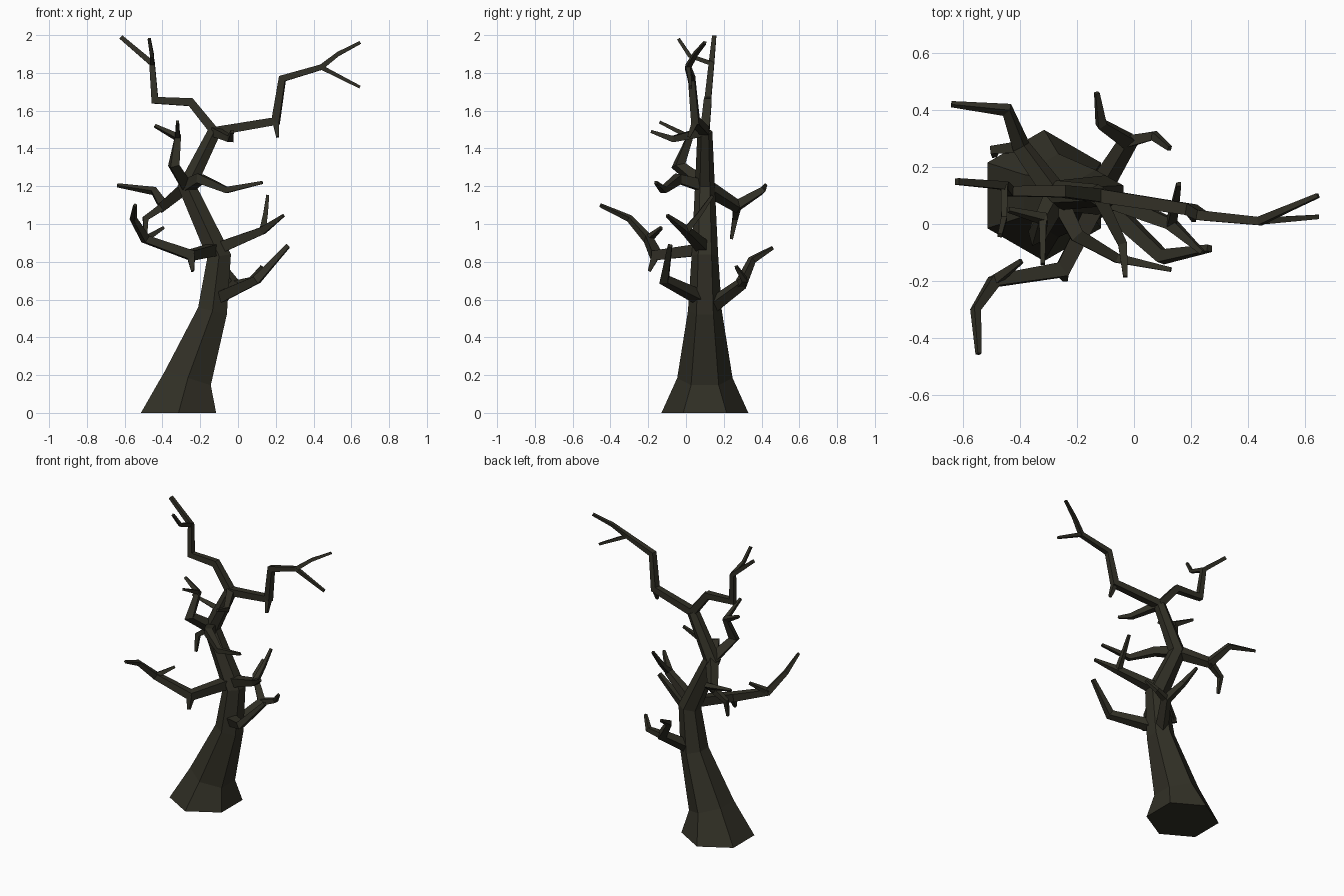
import bpy, bmesh, math
from mathutils import Vector

if "Cube" in bpy.data.objects:
    bpy.data.objects.remove(bpy.data.objects["Cube"])

bark = bpy.data.materials.new("dark bark")
bark.diffuse_color = (0.031, 0.029, 0.019, 1)
bark.use_nodes = True
bark.node_tree.nodes["Principled BSDF"].inputs["Base Color"].default_value = bark.diffuse_color


def limb(name, P, R, sides):
    """Faceted tube along path P with radii R and mitred corners."""
    bm = bmesh.new()
    rings, n = [], len(P)
    d = [(b - a).normalized() for a, b in zip(P, P[1:])]
    u = Vector((0, 0, 1)) if abs(d[0].y) > 0.75 else Vector((0, 1, 0))
    turn = math.pi / 4 if sides == 4 else 0
    for i in range(n):
        d1, d2 = d[max(i - 1, 0)], d[min(i, n - 2)]
        t = (d1 + d2).normalized()
        if P[i].z == 0:
            t = Vector((0, 0, 1))            # flat foot on the ground
        bend = (d2 - d1).normalized()
        k = min(1 / max(t.dot(d2), 0.3), 1.4) - 1
        u = (u - t * u.dot(t)).normalized()
        v = t.cross(u)
        ring = []
        for s in range(sides):
            a = math.tau * s / sides + turn
            off = (u * math.cos(a) + v * math.sin(a)) * R[i]
            ring.append(bm.verts.new(P[i] + off + bend * off.dot(bend) * k))
        rings.append(ring)
    for r0, r1 in zip(rings, rings[1:]):
        for s in range(sides):
            q = (s + 1) % sides
            bm.faces.new((r0[s], r0[q], r1[q], r1[s]))
    bm.faces.new(rings[0])
    bm.faces.new(rings[-1])
    bmesh.ops.recalc_face_normals(bm, faces=bm.faces)
    me = bpy.data.meshes.new(name)
    bm.to_mesh(me)
    bm.free()
    me.materials.append(bark)
    bpy.context.collection.objects.link(bpy.data.objects.new(name, me))
    return P, R


def grow(name, parent, joint, *pts, tip=.011):
    """Branch that starts on the parent's path and tapers to its tip."""
    PP, PR = parent
    i = min(int(joint), len(PP) - 2)
    f = joint - i
    P = [PP[i].lerp(PP[i + 1], f)] + [Vector(p) for p in pts]
    r = min(.85 * (PR[i] + (PR[i + 1] - PR[i]) * f), .045)
    R = [r + (tip - r) * j / (len(P) - 1) for j in range(len(P))]
    return limb(name, P, R, 4)


def in_plane(*xz):
    """Points of the main stem, which stays close to one upright plane."""
    return [Vector((x, .1 + .1 * max(0, z - 1.5), z)) for x, z in xz]


# trunk: flared six-sided foot, leaning and then zigzagging upward
path = in_plane((-.315, 0), (-.265, .185), (-.135, .54), (-.1, .83), (-.27, 1.2), (-.125, 1.49))
trunk = limb("trunk", path, [.105 - .044 * p.z + .125 * math.exp(-5 * p.z) for p in path], 6)

# crown
left = grow("crown_left_branch", trunk, 5,
            *in_plane((-.25, 1.645), (-.44, 1.655), (-.455, 1.85), (-.62, 1.99)), tip=.016)
grow("crown_left_twig", left, 3, (-.455, .02, 1.89), (-.47, -.04, 1.98))
right = grow("crown_right_branch", trunk, 5, (.2, .05, 1.545), (.235, .03, 1.77),
             (.44, .01, 1.83), (.53, .05, 1.9), (.645, .1, 1.96))
grow("crown_right_twig", right, 3, (.645, .025, 1.725))
grow("crown_front_twig", trunk, 5, (-.04, -.07, 1.45), (-.03, -.185, 1.49))

# middle branches at the second trunk bend
up = grow("upper_left_branch", trunk, 4, (-.34, -.04, 1.31), (-.32, .02, 1.46), (-.44, .05, 1.52))
grow("upper_left_twig", up, 2, (-.32, -.14, 1.54))
grow("mid_front_branch", trunk, 4, (-.2, -.04, 1.24), (-.06, -.12, 1.18), (.13, -.16, 1.22))
back = grow("mid_back_branch", trunk, 4, (-.395, .27, 1.095), (-.445, .4, 1.175), (-.64, .42, 1.205))
grow("mid_back_twig", back, 1, (-.49, .26, 1.03), (-.49, .24, .92))

# low branches
low = grow("low_left_branch", trunk, 3.1, (-.25, -.16, .835), (-.49, -.2, .92),
           (-.555, -.3, 1.03), (-.545, -.455, 1.1))
grow("low_left_twig", low, 2, (-.395, -.13, .98))
side = grow("right_branch", trunk, 3.1, (.13, 0, .965), (.24, -.1, 1.045))
grow("right_twig", side, 1, (.145, .07, 1.05), (.157, .14, 1.15))
grow("low_right_branch", trunk, 2.2, (.1, -.115, .705), (.265, -.085, .885), tip=.016)
rear = grow("low_back_branch", trunk, 2, (-.02, .29, .68), (-.115, .35, .81), (-.13, .46, .875))
grow("low_back_twig", rear, 1, (.07, .31, .705), (.125, .265, .775))

# short broken stubs hanging under two elbows
for name, parent in (("crown_right_stub", right), ("low_left_stub", low)):
    grow(name, parent, 1, parent[0][1] + Vector((.01, -.035, -.085)))
